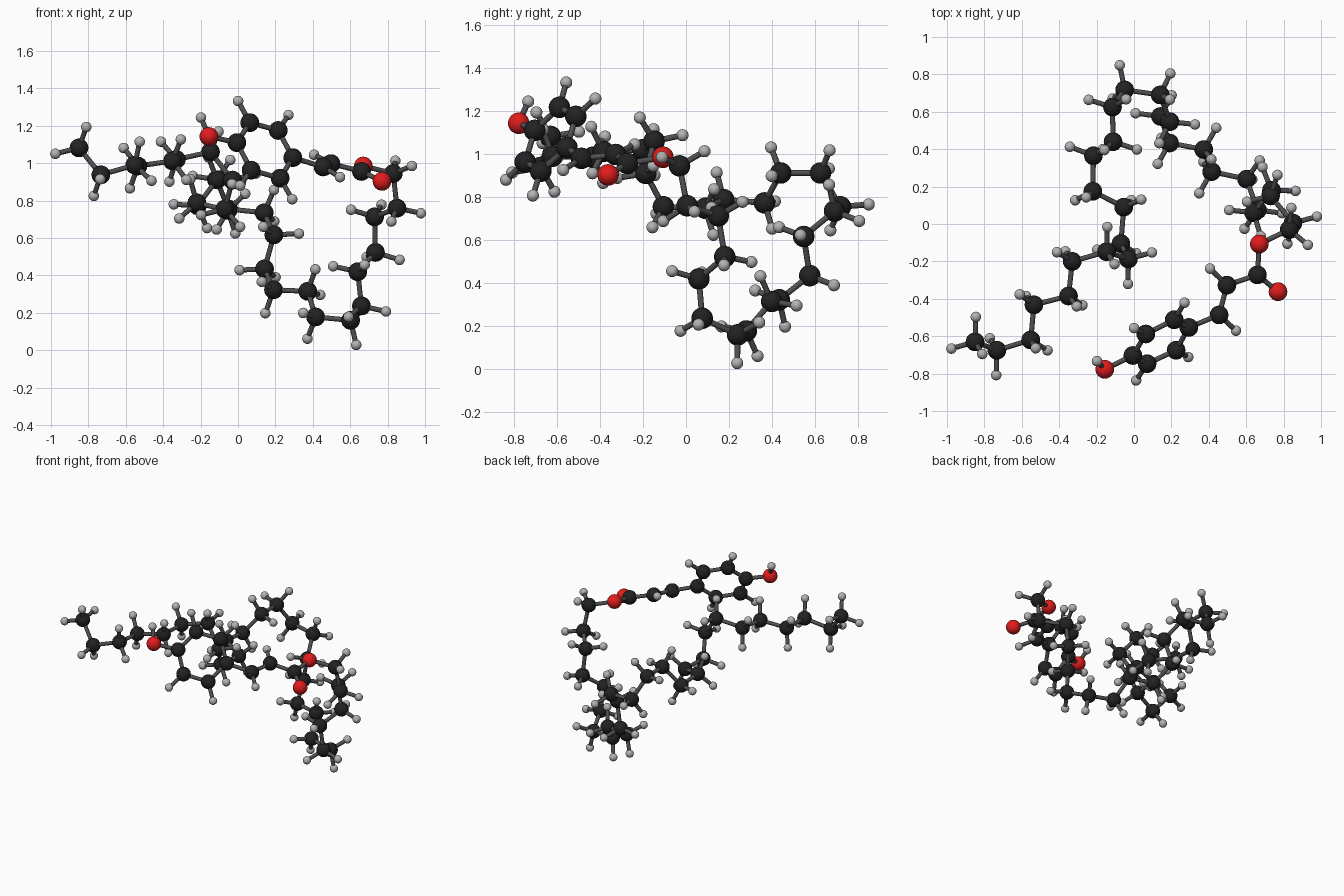
import bpy, bmesh, math
from mathutils import Vector, Matrix

if "Cube" in bpy.data.objects:
    bpy.data.objects.remove(bpy.data.objects["Cube"])

C_R, O_R, H_R, BOND_R, CH = 0.05, 0.05, 0.028, 0.0135, 0.135

# Long carbon chain, from the ester end to the free end
chain = [Vector(p) for p in [
    (.83, -.03, .945), (.85, .005, .76), (.73, .15, .713), (.735, .18, .523),
    (.64, .06, .42), (.66, .075, .237), (.602, .24, .16), (.415, .28, .178),
    (.373, .398, .315), (.19, .433, .323), (.142, .575, .435), (.192, .547, .617),
    (.14, .69, .735), (-.05, .717, .755), (-.115, .625, .912), (-.112, .44, .912),
    (-.217, .365, .773), (-.22, .175, .788), (-.055, .09, .748), (-.07, -.105, .755),
    (-.03, -.187, .91), (-.147, -.148, 1.06), (-.33, -.2, 1.02), (-.35, -.385, 1.012),
    (-.535, -.432, .985), (-.552, -.62, .99), (-.733, -.675, .938), (-.85, -.63, 1.082)]]

# Six-sided ring, starting where the side arm joins
ring = [Vector(p) for p in [
    (.293, -.553, 1.03), (.215, -.512, 1.175), (.063, -.588, 1.217),
    (-.006, -.703, 1.11), (.07, -.747, .963), (.225, -.675, .92)]]

# Ester and side arm
ester_o = Vector((.67, -.107, .985))
carbonyl_c = Vector((.66, -.272, .956))
carbonyl_o = Vector((.77, -.362, .903))
alpha_c = Vector((.497, -.327, .998))
beta_c = Vector((.455, -.486, .98))
hydroxyl_o = Vector((-.156, -.777, 1.143))
hydroxyl_h = Vector((-.198, -.733, 1.244))

carbons = chain + ring + [carbonyl_c, alpha_c, beta_c]
oxygens = [ester_o, carbonyl_o, hydroxyl_o]
hydrogens = [hydroxyl_h]
bonds = [(hydroxyl_o, hydroxyl_h), (hydroxyl_o, ring[3]), (ring[0], beta_c),
         (beta_c, alpha_c), (alpha_c, carbonyl_c), (carbonyl_c, carbonyl_o),
         (carbonyl_c, ester_o), (ester_o, chain[0])]
bonds += list(zip(chain, chain[1:]))
bonds += [(ring[i], ring[(i + 1) % 6]) for i in range(6)]


def add_h(c, direction):
    h = c + direction.normalized() * CH
    hydrogens.append(h)
    bonds.append((c, h))


def flat_h(a, c, b):
    """One hydrogen in the plane of its neighbours."""
    add_h(c, (c - a).normalized() + (c - b).normalized())


def pair_h(a, c, b):
    """Two hydrogens on a chain carbon."""
    u, v = (a - c).normalized(), (b - c).normalized()
    out, side = -(u + v).normalized(), u.cross(v).normalized()
    t = math.radians(54)
    for s in (1, -1):
        add_h(c, out * math.cos(t) + side * s * math.sin(t))


# Hydrogens along the chain
path = [ester_o] + chain
for a, c, b in zip(path, path[1:], path[2:]):
    pair_h(a, c, b)

# Three hydrogens on the chain end, staggered
p, q, e = chain[-3:]
axis = (e - q).normalized()
away = (q - p) - axis * (q - p).dot(axis)
away.normalize()
for k in range(3):
    d = Matrix.Rotation(k * math.tau / 3, 3, axis) @ away
    add_h(e, axis * 0.333 + d * 0.943)

# Hydrogens on the ring and side arm
for i in (1, 2, 4, 5):
    flat_h(ring[i - 1], ring[i], ring[(i + 1) % 6])
flat_h(carbonyl_c, alpha_c, beta_c)
flat_h(alpha_c, beta_c, ring[0])


def finish(bm, name, color):
    for f in bm.faces:
        f.smooth = True
    me = bpy.data.meshes.new(name)
    bm.to_mesh(me)
    bm.free()
    mat = bpy.data.materials.new(name + "_material")
    mat.diffuse_color = (*color, 1)
    mat.use_nodes = True
    mat.node_tree.nodes["Principled BSDF"].inputs["Base Color"].default_value = mat.diffuse_color
    me.materials.append(mat)
    bpy.context.collection.objects.link(bpy.data.objects.new(name, me))


def spheres(name, points, radius, color):
    bm = bmesh.new()
    for pt in points:
        bmesh.ops.create_uvsphere(bm, u_segments=24, v_segments=16, radius=radius,
                                  matrix=Matrix.Translation(pt))
    finish(bm, name, color)


# Atoms
spheres("carbon_atoms", carbons, C_R, (.016, .016, .016))
spheres("oxygen_atoms", oxygens, O_R, (.75, .012, .012))
spheres("hydrogen_atoms", hydrogens, H_R, (.45, .45, .45))

# Bond rods
bm = bmesh.new()
for a, b in bonds:
    d = b - a
    m = Matrix.Translation((a + b) / 2) @ d.to_track_quat('Z', 'Y').to_matrix().to_4x4()
    bmesh.ops.create_cone(bm, cap_ends=False, segments=16, radius1=BOND_R,
                          radius2=BOND_R, depth=d.length, matrix=m)
finish(bm, "bond_rods", (.08, .08, .08))
